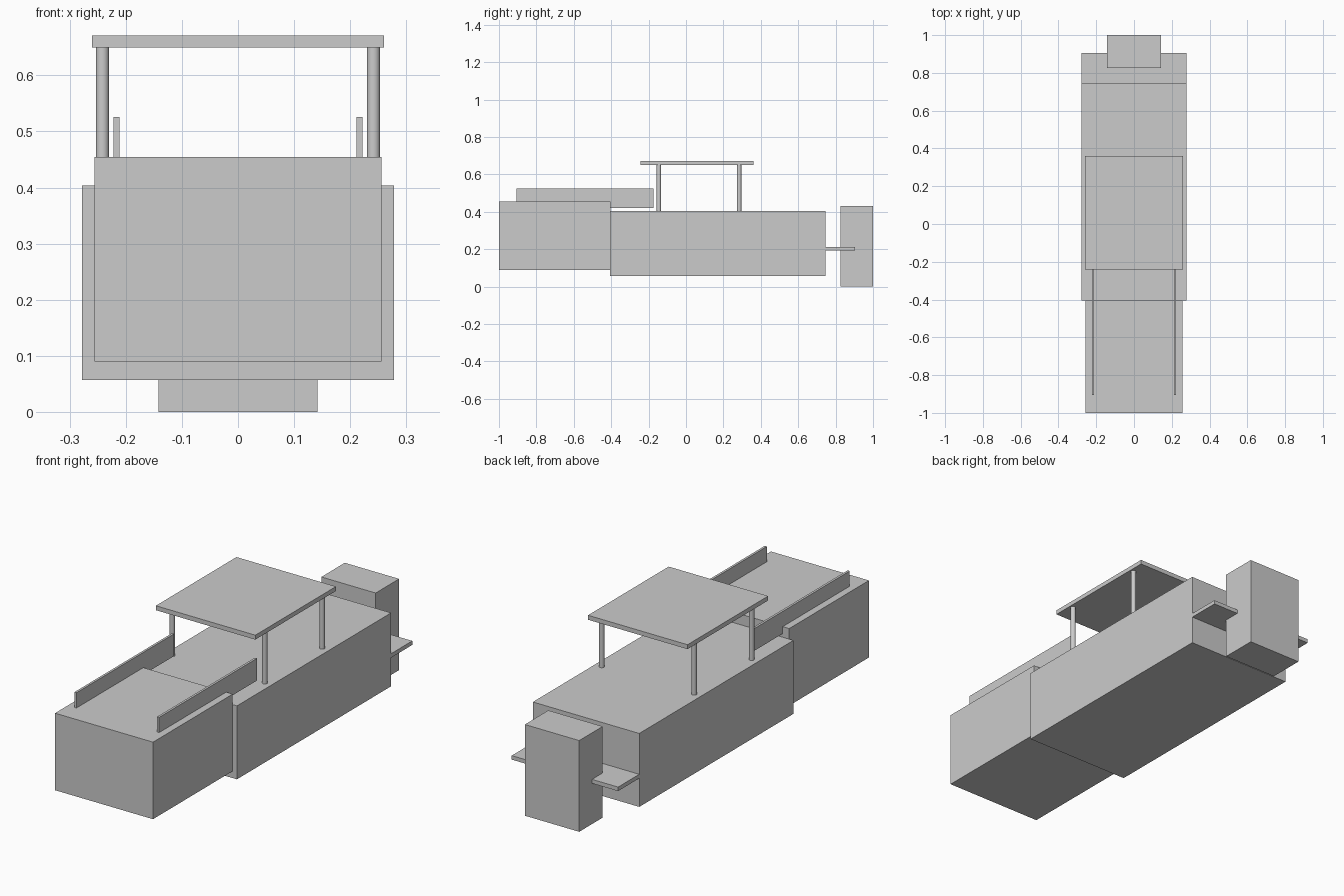
import bpy

cube = bpy.data.objects.get("Cube")
if cube:
    bpy.data.objects.remove(cube, do_unlink=True)

# Single flat grey
grey = bpy.data.materials.new("plain grey")
grey.use_nodes = True
colour = (0.6, 0.6, 0.6, 1)
grey.diffuse_color = colour
grey.node_tree.nodes["Principled BSDF"].inputs["Base Color"].default_value = colour


def box(name, x, y, z):
    """Box from (min, max) ranges on each axis."""
    ranges = (x, y, z)
    bpy.ops.mesh.primitive_cube_add(size=1, location=[(a + b) / 2 for a, b in ranges])
    ob = bpy.context.object
    ob.name = name
    ob.scale = [b - a for a, b in ranges]
    bpy.ops.object.transform_apply(location=False, rotation=False, scale=True)
    ob.data.materials.append(grey)
    return ob


def post(name, x, y, bottom, top):
    bpy.ops.mesh.primitive_cylinder_add(vertices=16, radius=0.0118, depth=top - bottom,
                                        location=(x, y, (bottom + top) / 2))
    ob = bpy.context.object
    ob.name = name
    ob.data.materials.append(grey)
    bpy.ops.object.shade_smooth_by_angle()


# Hull, bow, swim platform and outboard motor
box("hull", (-0.278, 0.278), (-0.405, 0.746), (0.057, 0.404))
box("bow", (-0.256, 0.256), (-1.0, -0.405), (0.09, 0.454))
box("swim_platform", (-0.278, 0.278), (0.746, 0.904), (0.192, 0.211))
box("outboard_motor", (-0.142, 0.142), (0.825, 1.0), (0.0, 0.431))

# Canopy roof
box("canopy_roof", (-0.26, 0.26), (-0.242, 0.36), (0.65, 0.671))

# Bow rails and canopy posts on both sides
for side, s in (("left", 1), ("right", -1)):
    box(side + "_bow_rail", sorted((s * 0.211, s * 0.222)), (-0.905, -0.175), (0.421, 0.526))
    for end, y in (("front", -0.145), ("back", 0.284)):
        post(f"{side}_{end}_canopy_post", s * 0.2415, y, 0.404, 0.65)
